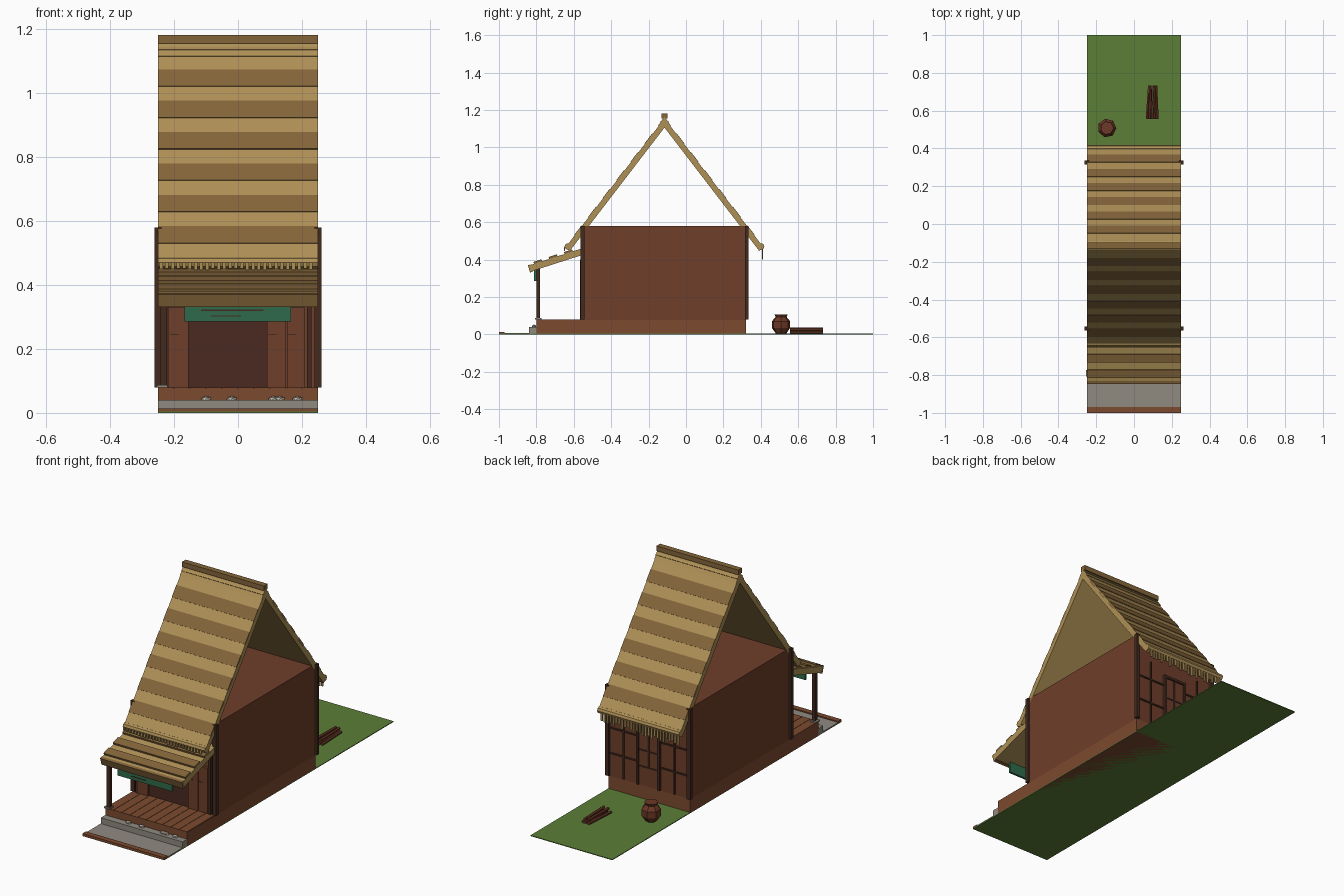
import bpy, bmesh, math, random
from mathutils import Vector, Matrix

if "Cube" in bpy.data.objects:
    bpy.data.objects.remove(bpy.data.objects["Cube"])
random.seed(4)

def mat(name, h):
    c = [((int(h[i:i+2], 16) / 255 + 0.055) / 1.055) ** 2.4 for i in (0, 2, 4)]
    m = bpy.data.materials.new(name)
    m.diffuse_color = (*c, 1)
    m.use_nodes = True
    m.node_tree.nodes["Principled BSDF"].inputs["Base Color"].default_value = m.diffuse_color
    return m

LIGHT, DARK = mat("straw", "AE9056"), mat("old_straw", "84653A")
WALL, BASE = mat("wall_wood", "6E3E2A"), mat("deck_wood", "7C4A2F")
POST, OPEN = mat("dark_wood", "432A1F"), mat("doorway", "4A2A20")
GRASS, GREY = mat("grass", "5C7E38"), mat("stone", "908A80")
PALE, SIGN = mat("pebble", "B5B0A2"), mat("green_paint", "2F6B4C")
CLAY = mat("clay", "6B3826")

def finish(name, bm, m):
    bmesh.ops.recalc_face_normals(bm, faces=bm.faces)
    me = bpy.data.meshes.new(name)
    bm.to_mesh(me)
    bm.free()
    me.materials.append(m)
    ob = bpy.data.objects.new(name, me)
    bpy.context.collection.objects.link(ob)
    return ob

def boxes(name, items, m):
    """Items are (x0, x1, y0, y1, z0, z1)."""
    bm = bmesh.new()
    for a, b, c, d, e, f in items:
        M = Matrix.Translation(((a+b)/2, (c+d)/2, (e+f)/2)) @ Matrix.Diagonal((b-a, d-c, f-e, 1))
        bmesh.ops.create_cube(bm, size=1, matrix=M)
    return finish(name, bm, m)

def prism(name, profiles, m, w=0.25):
    """Extrudes y-z outlines across the full width."""
    bm = bmesh.new()
    for pts in profiles:
        f = bm.faces.new([bm.verts.new((-w, y, z)) for y, z in pts])
        r = bmesh.ops.extrude_face_region(bm, geom=[f])
        bmesh.ops.translate(bm, vec=(2*w, 0, 0), verts=[v for v in r["geom"] if isinstance(v, bmesh.types.BMVert)])
    return finish(name, bm, m)

def sheet(p, q, t0, t1, s0=0, s1=1):
    """Strip along the line p-q between fractions s0 and s1, offset t0..t1 upward."""
    p, q = Vector(p), Vector(q)
    d = q - p
    n = Vector((-d.y, d.x)).normalized()
    n = n if n.y > 0 else -n
    a, b = p + d*s0, p + d*s1
    return [a + n*t0, b + n*t0, b + n*t1, a + n*t1]

def rod(name, p, q, r, sides, m):
    p, q = Vector(p), Vector(q)
    bm = bmesh.new()
    M = Matrix.Translation((p+q)/2) @ (q-p).to_track_quat('Z', 'Y').to_matrix().to_4x4()
    bmesh.ops.create_cone(bm, cap_ends=True, segments=sides, radius1=r, radius2=r, depth=(q-p).length, matrix=M)
    return finish(name, bm, m)

# Plot of land, pavement and kerb
boxes("grass_plot", [(-.25, .25, -1, 1, 0, .004)], GRASS)
boxes("pavement", [(-.25, .25, -.97, -.8, 0, .008)], GREY)
boxes("kerb", [(-.25, .25, -1, -.97, 0, .014)], BASE)

# Raised floor, deck boards and step
boxes("floor_base", [(-.25, .25, -.8, .32, 0, .077)], BASE)
boxes("deck_boards", [(-.25 + i*.05, -.202 + i*.05, -.8, -.55, .074, .08) for i in range(10)], BASE)
boxes("stone_step", [(-.25, .25, -.84, -.8, 0, .04)], GREY)
bm = bmesh.new()
for x in (-.1, -.02, .11, .13, .185):
    M = Matrix.Translation((x, -.812, .043)) @ Matrix.Diagonal((.018, .012, .01, 1))
    bmesh.ops.create_icosphere(bm, subdivisions=1, radius=1, matrix=M)
finish("step_pebbles", bm, PALE)

# House body with corner posts
boxes("house_body", [(-.25, .25, -.55, .32, .077, .58)], WALL)
boxes("corner_posts", [(s*.25-.011, s*.25+.011, y-.01, y+.01, .08, .58)
                       for s in (-1, 1) for y in (-.553, .325)], POST)

# Front wall: doorway, shutters, battens
boxes("front_doorway", [(-.155, .09, -.556, -.548, .08, .31)], OPEN)
boxes("front_shutters", [(-.215, -.155, -.565, -.548, .08, .33), (.09, .15, -.565, -.548, .08, .33),
                         (.153, .21, -.565, -.548, .08, .33)], WALL)
boxes("front_battens", [(-.23, -.215, -.567, -.548, .08, .4), (.215, .23, -.567, -.548, .08, .4),
                        (-.212, -.185, -.567, -.56, .243, .246), (.095, .12, -.567, -.56, .243, .246),
                        (.155, .18, -.567, -.56, .243, .246)], POST)

# Back wall: rails, door and frame
boxes("back_rails", [(-.24, -.07, .318, .326, z, z+.008) for z in (.2, .34)] +
      [(.07, .24, .318, .326, z, z+.008) for z in (.2, .34)] +
      [(x-.004, x+.004, .318, .326, .08, .45) for x in (-.155, .155)], POST)
boxes("back_door", [(-.06, .06, .318, .325, .08, .39)], WALL)
boxes("back_door_frame", [(-.072, -.058, .318, .334, .08, .4), (.058, .072, .318, .334, .08, .4),
                          (-.072, .072, .318, .334, .388, .402)], POST)
boxes("back_door_bars", [(-.058, .058, .32, .329, z, z+.007) for z in (.18, .27)] +
      [(-.004, .004, .32, .329, .18, .388)], POST)

# Steep thatched roof, open at both gables
apex = (-.115, 1.155)
eaves = {"front": (-.645, .465), "back": (.415, .465)}
for side, e in eaves.items():
    prism(side + "_roof_slope", [sheet(apex, e, -.03, 0)], LIGHT)
    rows = []
    for i in range(6):
        z = .53 + i*.098
        rows.append(sheet(apex, e, -.012, .003, (1.155-z-.052)/.69, (1.155-z)/.69))
    prism(side + "_dark_courses", rows, DARK)
    s = 1 if side == "back" else -1
    y = e[0] - s*.014
    rod(side + "_eave_roll", (-.25, y, .47), (.25, y, .47), .018, 8, LIGHT)
    # ragged straw hanging below the eave
    drop, strips, x = (.06 if s > 0 else .012), [], -.246
    while x < .235:
        strips.append((x, x+.011, e[0]-.008, e[0]-.002, .458 - drop*random.uniform(.5, 1), .468))
        x += .018
    boxes(side + "_eave_fringe", strips, LIGHT)
prism("ridge_wrap", [[(-.15, 1.115), (-.115, 1.165), (-.08, 1.115), (-.115, 1.11)]], LIGHT)
boxes("ridge_cap", [(-.25, .25, -.131, -.099, 1.155, 1.182)], DARK)

# Porch roof on a single post
lo, hi = (-.842, .368), (-.55, .462)
prism("porch_roof", [sheet(lo, hi, -.034, 0)], LIGHT)
prism("porch_courses", [sheet(lo, hi, -.003, .011, a, a+.15) for a in (.1, .38, .66)], DARK)
prism("porch_edge", [sheet(lo, hi, -.038, .003, -.01, .04)], DARK)
boxes("porch_post", [(-.242, -.222, -.8, -.78, .08, .36)], POST)
boxes("porch_post_foot", [(-.254, -.22, -.808, -.772, .08, .087)], GREY)

# Painted board under the porch edge
boxes("porch_board", [(-.168, .165, -.812, -.8, .285, .345)], SIGN)
boxes("board_grooves", [(-.115, .08, -.814, -.81, .319, .323), (-.085, .01, -.814, -.81, .301, .305)], POST)

# Clay jar in the yard
bm = bmesh.new()
rings = [(.028, .004), (.05, .035), (.05, .07), (.03, .094), (.036, .106)]
for (r0, z0), (r1, z1) in zip(rings, rings[1:]):
    M = Matrix.Translation((-.143, .508, (z0+z1)/2)) @ Matrix.Rotation(.2, 4, 'Z')
    bmesh.ops.create_cone(bm, cap_ends=(z1 == .106 or z0 == .004), segments=7, radius1=r0, radius2=r1,
                          depth=z1-z0, matrix=M)
bmesh.ops.remove_doubles(bm, verts=bm.verts, dist=.0005)
finish("clay_jar", bm, CLAY)

# Stacked firewood
for i, (x, z) in enumerate([(.075, .012), (.09, .012), (.106, .012), (.12, .012), (.085, .029), (.108, .029)]):
    j = random.uniform(-.006, .006)
    rod(f"firewood_{i}", (x-j, .557, z), (x+j, .732, z), .008, 6, CLAY)
